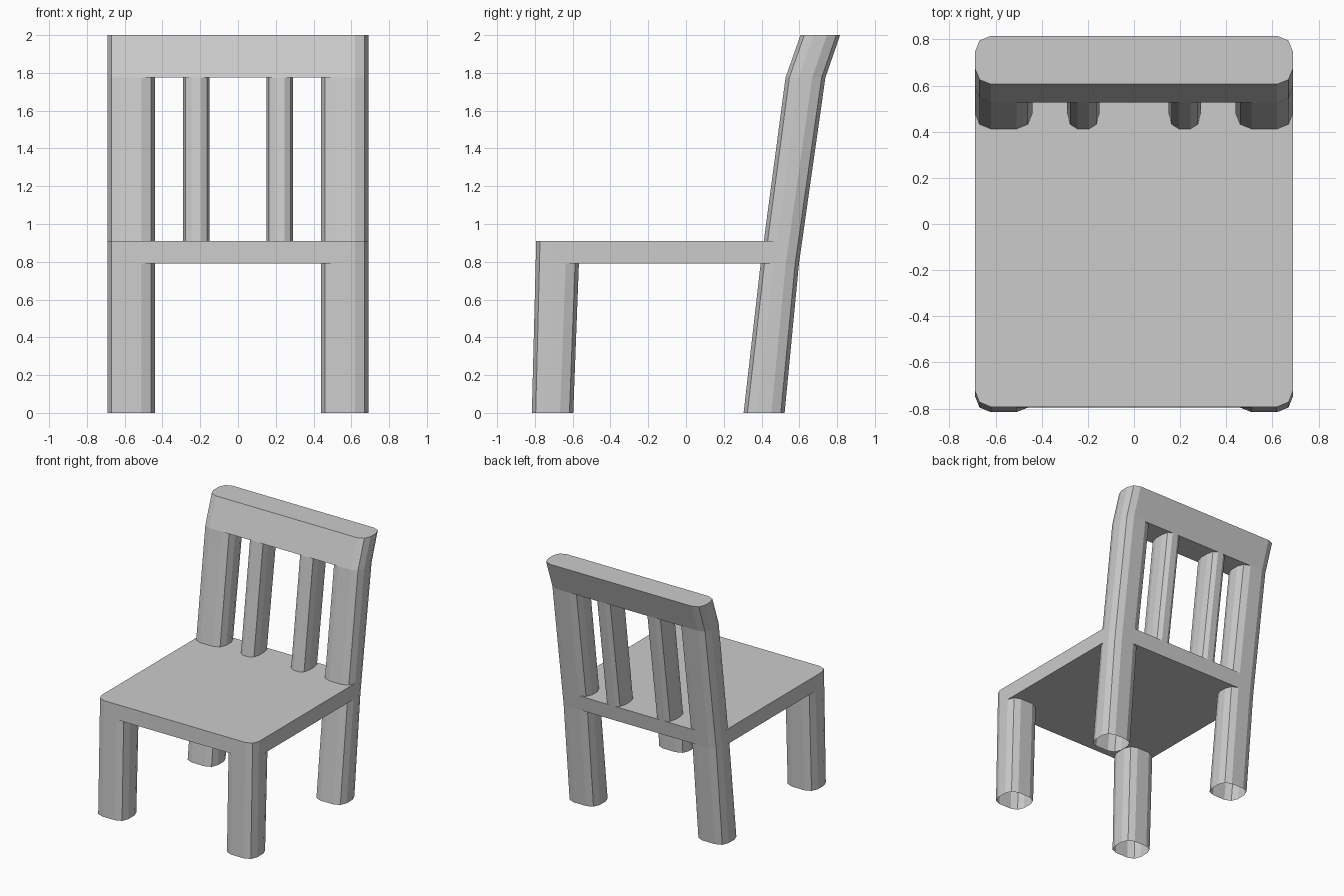
import bpy
import bmesh

if "Cube" in bpy.data.objects:
    bpy.data.objects.remove(bpy.data.objects["Cube"])

DEPTH_R = 0.07   # corner rounding of every section


def rounded_section(x0, x1, y0, y1, rx, ry):
    """Counter-clockwise rectangle with two-segment rounded corners."""
    k = 0.29
    corner = [(0, 1), (k, k), (1, 0)]
    pts = [(x0 + a * rx, y0 + b * ry) for a, b in corner]
    pts += [(x1 - a * rx, y0 + b * ry) for a, b in reversed(corner)]
    pts += [(x1 - a * rx, y1 - b * ry) for a, b in corner]
    pts += [(x0 + a * rx, y1 - b * ry) for a, b in reversed(corner)]
    return pts


def loft(name, x0, x1, levels, rx=DEPTH_R, capped=False):
    """Skin rounded sections; levels are (z, front y, back y), bottom to top."""
    bm = bmesh.new()
    rings = []
    for z, y0, y1 in levels:
        pts = rounded_section(x0, x1, y0, y1, rx, DEPTH_R)
        rings.append([bm.verts.new((x, y, z)) for x, y in pts])
    n = len(rings[0])
    for low, high in zip(rings, rings[1:]):
        for i in range(n):
            j = (i + 1) % n
            bm.faces.new((low[i], low[j], high[j], high[i]))
    if capped:
        bm.faces.new(rings[0][::-1])
        bm.faces.new(rings[-1])
    mesh = bpy.data.meshes.new(name)
    bm.to_mesh(mesh)
    bm.free()
    obj = bpy.data.objects.new(name, mesh)
    bpy.context.collection.objects.link(obj)
    return obj


# Heights with front and back y of the leaning back frame
FLOOR = (0.0, 0.305, 0.522)
SEAT_LOW = (0.79, 0.395, 0.598)
SEAT_TOP = (0.91, 0.412, 0.615)
RAIL_LOW = (1.775, 0.527, 0.738)
RAIL_TOP = (2.0, 0.606, 0.816)

# Seat slab and top rail
loft("seat", -0.69, 0.69, [(0.79, -0.796, 0.598), (0.91, -0.793, 0.615)], capped=True)
loft("top_rail", -0.69, 0.69, [RAIL_LOW, RAIL_TOP], capped=True)

# Legs (open at the floor), back posts and slats on both sides
for side, s in (("left", -1), ("right", 1)):
    outer = sorted((s * 0.69, s * 0.44))
    inner = sorted((s * 0.29, s * 0.15))
    loft("front_leg_" + side, *outer, [(0, -0.816, -0.597), (0.79, -0.796, -0.567)])
    loft("back_leg_" + side, *outer, [FLOOR, SEAT_LOW])
    loft("back_post_" + side, *outer, [SEAT_TOP, RAIL_LOW])
    loft("back_slat_" + side, *inner, [SEAT_TOP, RAIL_LOW], rx=0.045)
